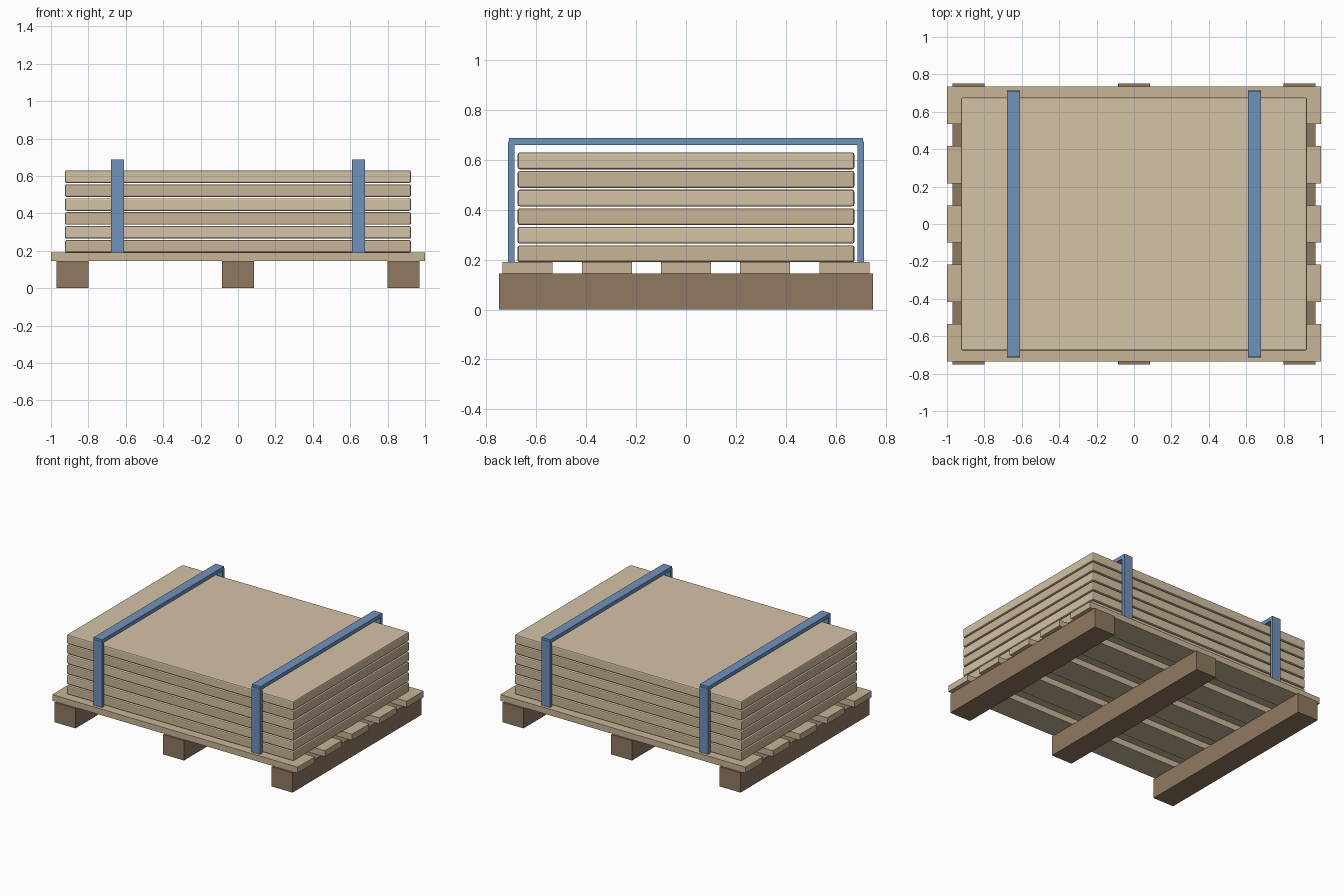
import bpy

if "Cube" in bpy.data.objects:
    bpy.data.objects.remove(bpy.data.objects["Cube"])


def material(name, rgb):
    m = bpy.data.materials.new(name)
    m.diffuse_color = (*rgb, 1)
    m.use_nodes = True
    m.node_tree.nodes["Principled BSDF"].inputs["Base Color"].default_value = m.diffuse_color
    return m


RUNNER = material("dark_wood", (0.28, 0.19, 0.12))
DECK = material("deck_wood", (0.58, 0.46, 0.31))
SHEET_A = material("sheet_wood_dark", (0.58, 0.46, 0.31))
SHEET_B = material("sheet_wood_light", (0.66, 0.54, 0.38))
STRAP = material("strap_blue", (0.16, 0.29, 0.50))


def box(name, x, y, z, mat, bevel=0):
    """Box from (min, max) ranges on each axis."""
    ranges = (x, y, z)
    bpy.ops.mesh.primitive_cube_add(size=1, location=[(a + b) / 2 for a, b in ranges])
    ob = bpy.context.object
    ob.name = name
    ob.scale = [b - a for a, b in ranges]
    bpy.ops.object.transform_apply(location=False, rotation=False, scale=True)
    ob.data.materials.append(mat)
    if bevel:
        mod = ob.modifiers.new("bevel", 'BEVEL')
        mod.width = bevel
        mod.segments = 2
    return ob


# Pallet runners
for i, cx in enumerate((-0.885, 0, 0.885)):
    box(f"runner_{i + 1}", (cx - 0.085, cx + 0.085), (-0.75, 0.75), (0, 0.145), RUNNER)

# Deck boards across the runners
for i in range(5):
    cy = (i - 2) * 0.3175
    box(f"deck_board_{i + 1}", (-1, 1), (cy - 0.1, cy + 0.1), (0.145, 0.19), DECK)

# Stack of sheets, alternating tones
for i in range(6):
    z = 0.19 + i * 0.0745
    box(f"sheet_{i + 1}", (-0.925, 0.925), (-0.675, 0.675), (z, z + 0.067),
        SHEET_B if i % 2 else SHEET_A, bevel=0.008)

# Straps: top band and two side bands each
for side, cx in (("left", -0.645), ("right", 0.645)):
    x = (cx - 0.035, cx + 0.035)
    box(f"strap_top_{side}", x, (-0.71, 0.71), (0.66, 0.688), STRAP)
    box(f"strap_front_{side}", x, (-0.713, -0.688), (0.19, 0.673), STRAP)
    box(f"strap_back_{side}", x, (0.688, 0.713), (0.19, 0.673), STRAP)
